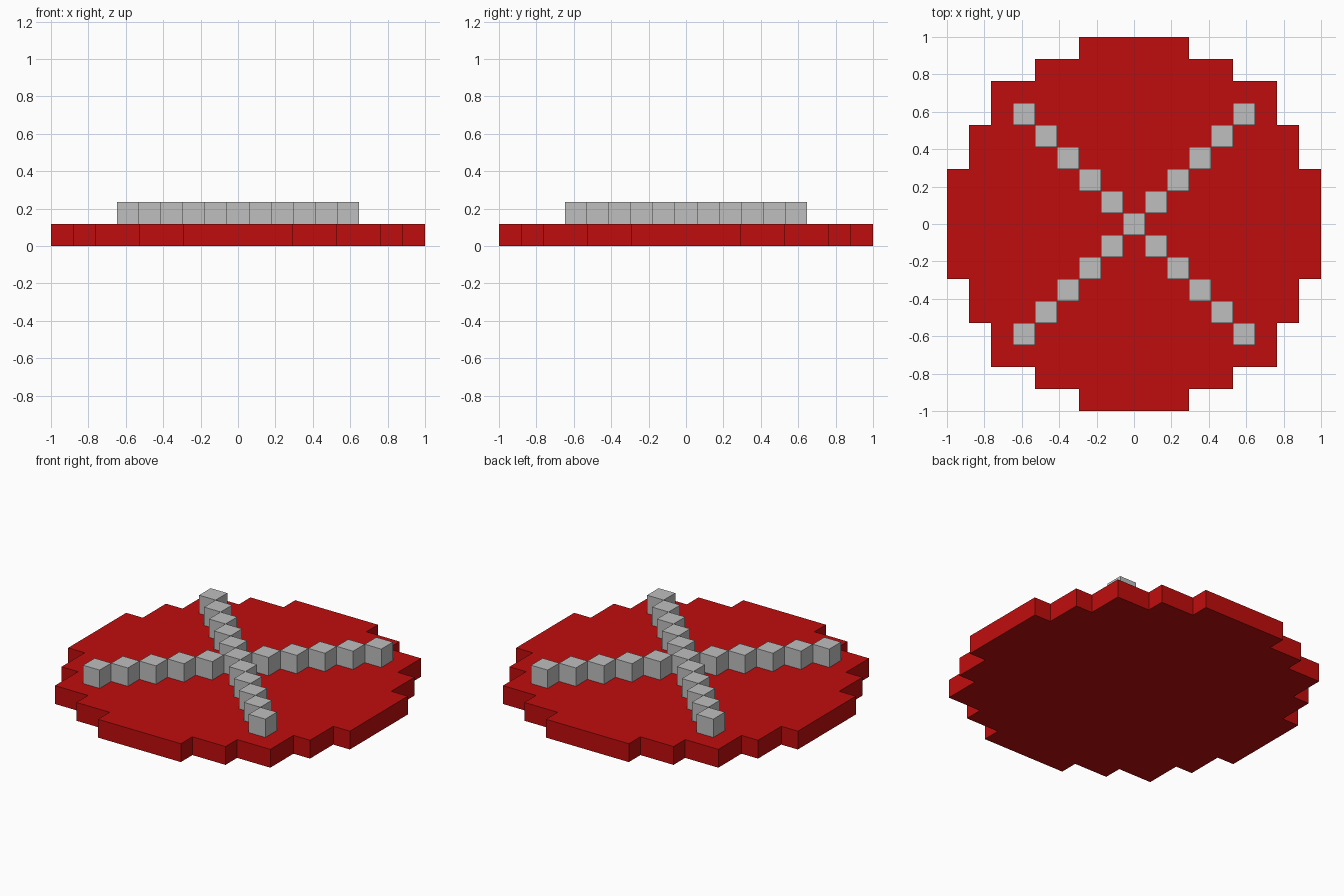
import bpy
import bmesh
from mathutils import Matrix, Vector

if "Cube" in bpy.data.objects:
    bpy.data.objects.remove(bpy.data.objects["Cube"], do_unlink=True)

U = 2 / 17  # size of one block


def material(name, rgb):
    mat = bpy.data.materials.new(name)
    mat.use_nodes = True
    color = (*rgb, 1.0)
    mat.diffuse_color = color
    mat.node_tree.nodes["Principled BSDF"].inputs["Base Color"].default_value = color
    return mat


def finish(bm, name, mat):
    bmesh.ops.recalc_face_normals(bm, faces=bm.faces[:])
    mesh = bpy.data.meshes.new(name)
    bm.to_mesh(mesh)
    bm.free()
    mesh.materials.append(mat)
    obj = bpy.data.objects.new(name, mesh)
    bpy.context.collection.objects.link(obj)
    return obj


red = material("red", (0.53, 0.004, 0.004))
grey = material("light grey", (0.52, 0.52, 0.52))

# Stepped round base: one quarter of the outline, turned four times, then extruded
quarter = [(8.5, 2.5), (7.5, 2.5), (7.5, 4.5), (6.5, 4.5), (6.5, 6.5),
           (4.5, 6.5), (4.5, 7.5), (2.5, 7.5), (2.5, 8.5)]
outline = []
for turn in range(4):
    outline += [(x * U, y * U, 0) for x, y in quarter]
    quarter = [(-y, x) for x, y in quarter]

bm = bmesh.new()
bottom = bm.faces.new([bm.verts.new(p) for p in outline])
result = bmesh.ops.extrude_face_region(bm, geom=[bottom], use_keep_orig=True)
top_verts = [v for v in result["geom"] if isinstance(v, bmesh.types.BMVert)]
bmesh.ops.translate(bm, vec=Vector((0, 0, U)), verts=top_verts)
finish(bm, "round_base", red)

# Diagonal cross of blocks on top of the base
bm = bmesh.new()
cells = sorted({(i, s * i) for i in range(-5, 6) for s in (-1, 1)})
for i, j in cells:
    bmesh.ops.create_cube(bm, size=U, matrix=Matrix.Translation((i * U, j * U, 1.5 * U)))
finish(bm, "diagonal_cross", grey)
